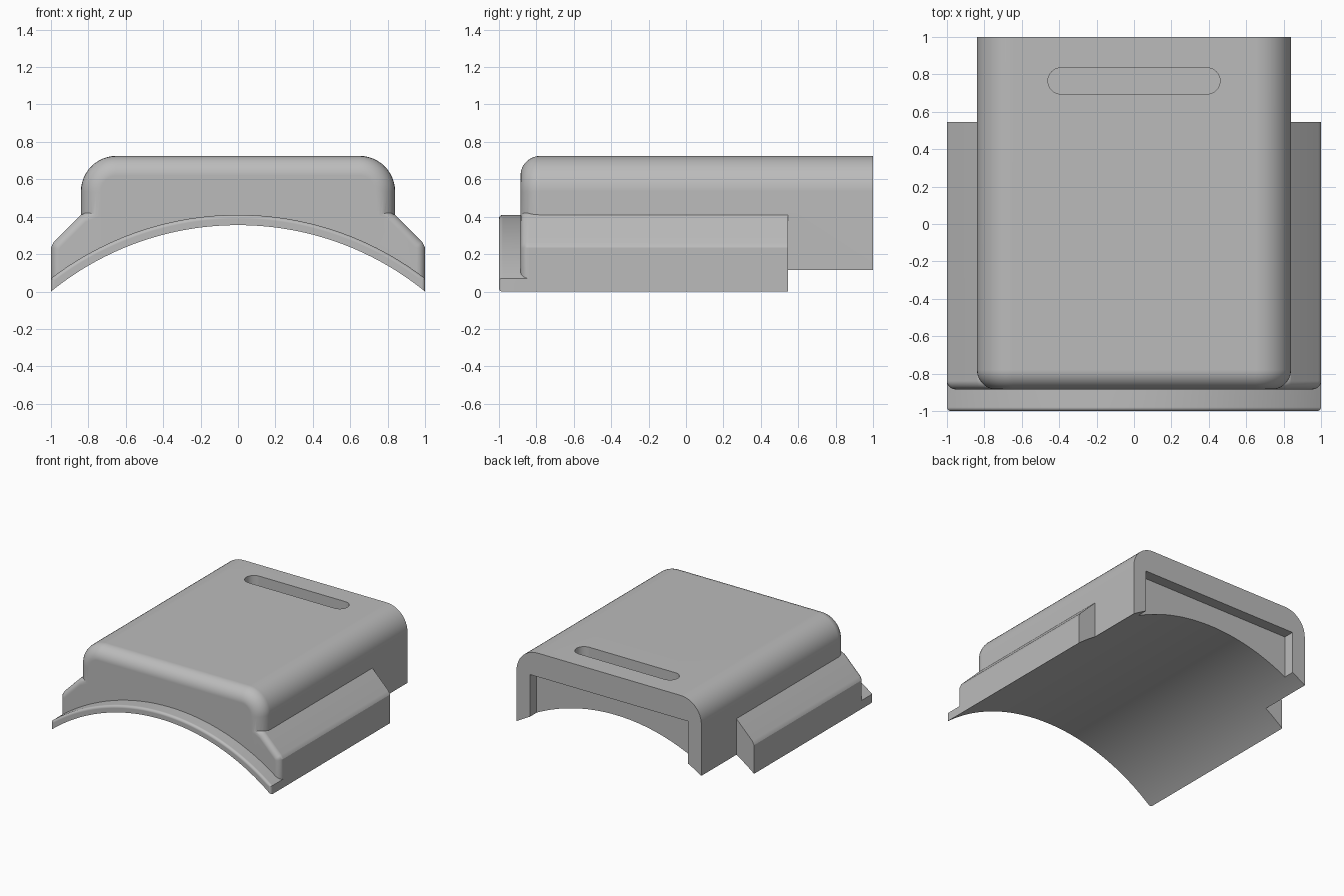
import bpy
import bmesh
import math

if "Cube" in bpy.data.objects:
    bpy.data.objects.remove(bpy.data.objects["Cube"], do_unlink=True)

grey = bpy.data.materials.new("plain grey")
grey.use_nodes = True
grey.diffuse_color = (0.5, 0.5, 0.5, 1)
grey.node_tree.nodes["Principled BSDF"].inputs["Base Color"].default_value = (0.5, 0.5, 0.5, 1)

ARCH_R, ARCH_Z = 1.586, -1.231   # radius and axis height of the underside
BASE = -0.1                      # parts start below ground, then the arch trims them


def arc(cx, cz, r, start, end, n):
    """Points on a circle, angles in degrees."""
    angles = [math.radians(start + (end - start) * i / n) for i in range(n + 1)]
    return [(cx + r * math.cos(a), cz + r * math.sin(a)) for a in angles]


def mirrored(half):
    """Close a right-hand profile with its mirror image."""
    return half + [(-x, z) for x, z in reversed(half)]


def prism(name, profile, lo, hi, front_round=0, axis="y"):
    """Extrude a profile along y (or z) and optionally round its front rim."""
    bm = bmesh.new()
    place = (lambda p, t: (p[0], t, p[1])) if axis == "y" else (lambda p, t: (p[0], p[1], t))
    rings = [[bm.verts.new(place(p, t)) for p in profile] for t in (lo, hi)]
    for ring in rings:
        bm.faces.new(ring)
    n = len(profile)
    for i in range(n):
        j = (i + 1) % n
        bm.faces.new((rings[0][i], rings[0][j], rings[1][j], rings[1][i]))
    bmesh.ops.recalc_face_normals(bm, faces=bm.faces[:])
    if front_round:
        rim = [e for e in bm.edges if all(v in rings[0] for v in e.verts)]
        bmesh.ops.bevel(bm, geom=rim, offset=front_round, offset_type="OFFSET",
                        segments=7, profile=0.5, affect="EDGES", clamp_overlap=False)
    mesh = bpy.data.meshes.new(name)
    bm.to_mesh(mesh)
    bm.free()
    mesh.materials.append(grey)
    obj = bpy.data.objects.new(name, mesh)
    bpy.context.collection.objects.link(obj)
    return obj


def combine(target, other, operation):
    """Apply a boolean and discard the second object."""
    mod = target.modifiers.new(operation.lower(), "BOOLEAN")
    mod.operation = operation
    mod.solver = "EXACT"
    mod.object = other
    bpy.context.view_layer.objects.active = target
    bpy.ops.object.modifier_apply(modifier=mod.name)
    bpy.data.objects.remove(other, do_unlink=True)


# Main housing with rounded shoulders
shell = prism("cover_shell",
              mirrored([(0.84, BASE)] + arc(0.65, 0.535, 0.19, 0, 90, 12)),
              -0.885, 1, front_round=0.105)

# Sloping side rails
rails = prism("side_rails",
              mirrored([(1, BASE), (1, 0.235), (0.985, 0.265), (0.84, 0.41), (0.7, 0.47)]),
              -0.884, 0.545, front_round=0.045)

# Thin curved lip along the front
outer = ARCH_R + 0.055
edge = math.degrees(math.acos(1 / outer))
lip = prism("front_lip",
            [(1, BASE)] + arc(0, ARCH_Z, outer, edge, 180 - edge, 64) + [(-1, BASE)],
            -1, -0.8, front_round=0.02)

for part in (rails, lip):
    combine(shell, part, "UNION")

# Arched underside
span = 45
arch = prism("arch_cutter",
             [(1.2, -1)] + arc(0, ARCH_Z, ARCH_R, span, 180 - span, 80) + [(-1.2, -1)],
             -1.2, 1.2)
# Shallow recess in the back
recess = prism("recess_cutter", mirrored([(0.72, -0.2), (0.72, 0.53)]), 0.91, 1.2)
# Blind slot with round ends in the top
slot = prism("slot_cutter",
             arc(0.39, 0.765, 0.07, -90, 90, 16) + arc(-0.39, 0.765, 0.07, 90, 270, 16),
             0.625, 0.9, axis="z")

for cutter in (arch, recess, slot):
    combine(shell, cutter, "DIFFERENCE")

# Smooth rounded areas, crisp corners
bpy.ops.object.select_all(action="DESELECT")
shell.select_set(True)
bpy.context.view_layer.objects.active = shell
bpy.ops.object.shade_smooth_by_angle(angle=math.radians(25))
normals = shell.modifiers.new("weighted_normals", "WEIGHTED_NORMAL")
normals.keep_sharp = True
